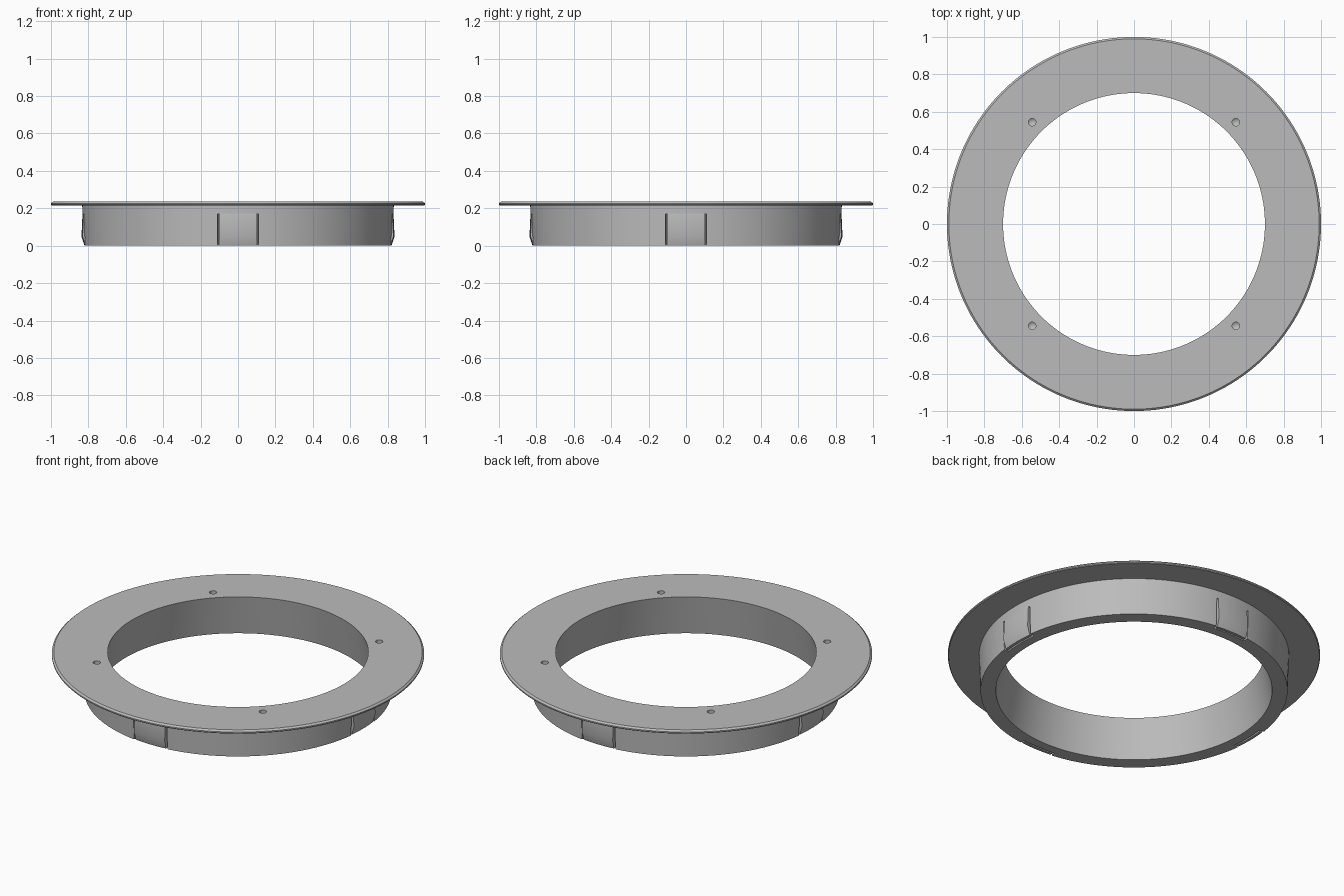
import bpy
import bmesh
from math import cos, sin, pi, radians, asin
from mathutils import Matrix

cube = bpy.data.objects.get("Cube")
if cube:
    bpy.data.objects.remove(cube, do_unlink=True)

grey = bpy.data.materials.new("mid grey")
grey.use_nodes = True
COLOUR = (0.5, 0.5, 0.5, 1)
grey.diffuse_color = COLOUR
grey.node_tree.nodes["Principled BSDF"].inputs["Base Color"].default_value = COLOUR


def add_object(name, bm):
    bmesh.ops.recalc_face_normals(bm, faces=bm.faces)
    mesh = bpy.data.meshes.new(name)
    bm.to_mesh(mesh)
    bm.free()
    mesh.materials.append(grey)
    obj = bpy.data.objects.new(name, mesh)
    bpy.context.collection.objects.link(obj)
    return obj


def sweep(bm, profile, start, end, steps):
    """Sweep a closed (radius, z) profile about z; a full turn joins up."""
    full = end - start > 2 * pi - 0.001
    rings = []
    for i in range(steps if full else steps + 1):
        a = start + (end - start) * i / steps
        rings.append([bm.verts.new((r * cos(a), r * sin(a), z)) for r, z in profile])
    n = len(profile)
    for i in range(steps):
        r0, r1 = rings[i], rings[(i + 1) % len(rings)]
        for j in range(n):
            k = (j + 1) % n
            bm.faces.new((r0[j], r0[k], r1[k], r1[j]))
    if not full:
        bm.faces.new(rings[0])
        bm.faces.new(rings[-1])


def smooth(obj):
    bpy.ops.object.select_all(action='DESELECT')
    obj.select_set(True)
    bpy.context.view_layer.objects.active = obj
    bpy.ops.object.shade_smooth_by_angle(angle=radians(25))


TOP, FLANGE = 0.235, 0.215
CLIP_TOP, CLIP_IN = 0.17, 0.805

# Flange and tapered collar in one turned profile
bm = bmesh.new()
sweep(bm, [(0.742, 0), (0.825, 0), (0.833, FLANGE), (0.996, FLANGE), (1, 0.219),
           (1, 0.226), (0.99, TOP), (0.70, TOP)], 0, 2 * pi, 160)
ring = add_object("flanged_ring", bm)

# Cutter: pockets behind the four clips
bm = bmesh.new()
half = asin(0.110 / 0.83)
for q in range(4):
    a = q * pi / 2
    sweep(bm, [(0.796, -0.1), (0.9, -0.1), (0.9, CLIP_TOP), (0.796, CLIP_TOP)],
          a - half, a + half, 10)
pockets = add_object("clip_pocket_cutter", bm)

# Cutter: four blind pilot holes with drill-point ends
bm = bmesh.new()
for q in range(4):
    a = pi / 4 + q * pi / 2
    spot = Matrix.Translation((0.77 * cos(a), 0.77 * sin(a), 0))
    for r_low, low, high in ((0.02, 0.13, 0.3),):
        made = bmesh.ops.create_cone(
            bm, cap_ends=True, segments=24, radius1=r_low, radius2=0.02, depth=high - low,
            matrix=spot @ Matrix.Translation((0, 0, (low + high) / 2)))
        floor = [f for f in {f for v in made["verts"] for f in v.link_faces}
                 if len(f.verts) > 4 and f.calc_center_median().z < 0.2]
        tip = bmesh.ops.poke(bm, faces=floor)["verts"]
        tip[0].co.z -= 0.015
holes = add_object("screw_hole_cutter", bm)

for cutter in (pockets, holes):
    cutter.hide_render = True
    cutter.hide_viewport = True
    mod = ring.modifiers.new("cut", 'BOOLEAN')
    mod.operation = 'DIFFERENCE'
    mod.solver = 'EXACT'
    mod.object = cutter

# Apply the cuts so the cutters can go
bpy.context.view_layer.update()
cut_mesh = bpy.data.meshes.new_from_object(
    ring.evaluated_get(bpy.context.evaluated_depsgraph_get()))
ring.modifiers.clear()
ring.data = cut_mesh
for cutter in (pockets, holes):
    bpy.data.objects.remove(cutter, do_unlink=True)
smooth(ring)

# Springy snap clips, bulging near the foot
half = asin(0.100 / 0.83)
for name, a in (("left", 0), ("back", pi / 2), ("right", pi), ("front", -pi / 2)):
    bm = bmesh.new()
    sweep(bm, [(CLIP_IN, 0), (0.821, 0), (0.837, 0.05), (0.8315, CLIP_TOP),
               (0.831, CLIP_TOP + 0.003), (CLIP_IN, CLIP_TOP + 0.003)],
          a - half, a + half, 10)
    smooth(add_object(name + "_snap_clip", bm))
